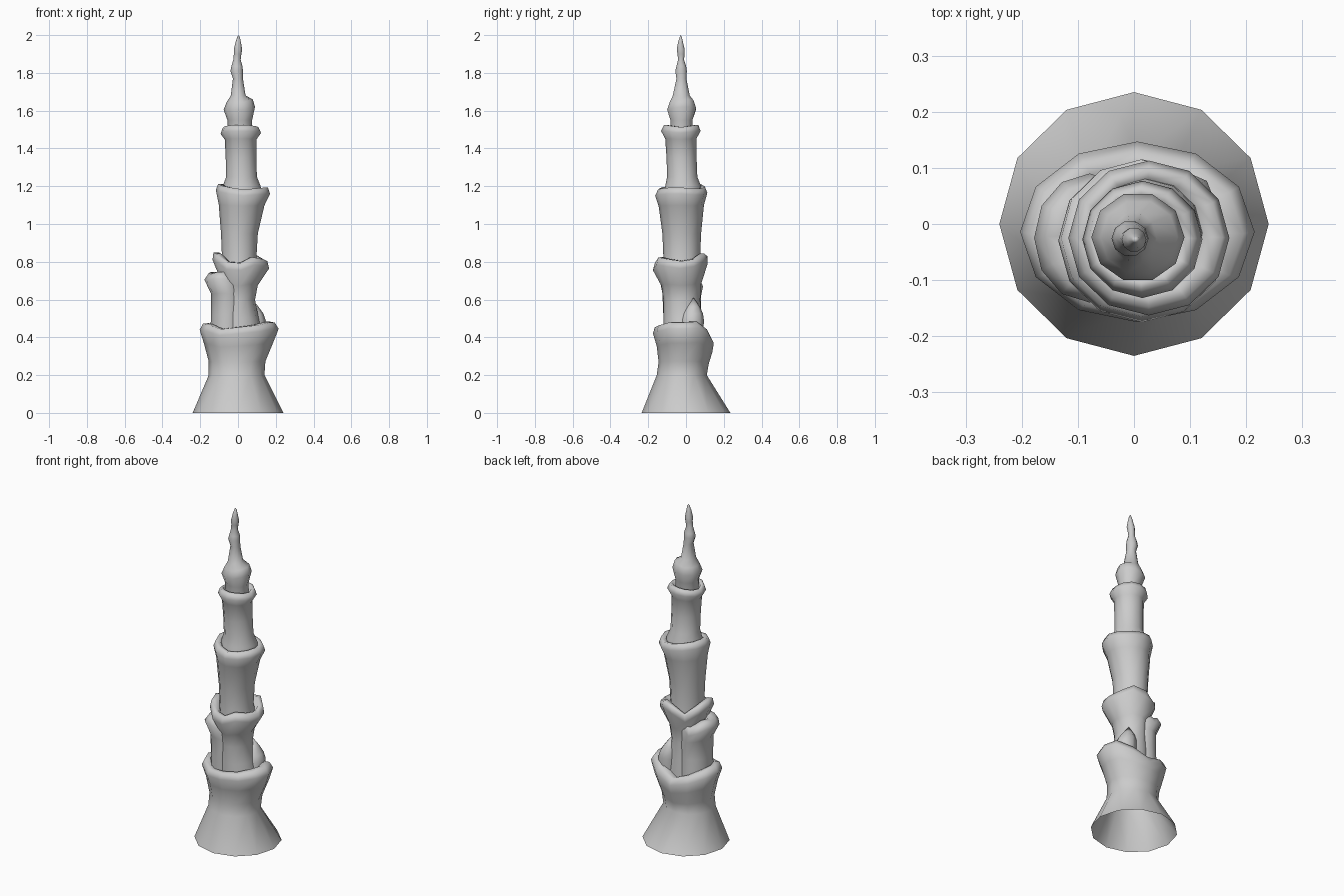
import bpy, bmesh
from math import sin, cos, tau


def loft(name, rings, sides=12, wave=None):
    """Skin of oval rings (z, xmin, xmax, ymin, ymax, wave weight), open at the ends;
    a ring of zero width becomes a tip."""
    wave = wave or [0] * sides
    bm = bmesh.new()
    prev = None
    for z, x0, x1, y0, y1, w in rings:
        cx, cy, rx, ry = (x0 + x1) / 2, (y0 + y1) / 2, (x1 - x0) / 2, (y1 - y0) / 2
        if rx == 0:
            ring = [bm.verts.new((cx, cy, z))]
        else:
            ring = [bm.verts.new((cx + rx * cos(tau * i / sides),
                                  cy + ry * sin(tau * i / sides),
                                  z + w * wave[i])) for i in range(sides)]
        if prev:
            for i in range(sides):
                j = (i + 1) % sides
                if len(ring) == 1:
                    bm.faces.new((prev[i], prev[j], ring[0]))
                else:
                    bm.faces.new((prev[i], prev[j], ring[j], ring[i]))
        prev = ring
    for f in bm.faces:
        f.smooth = True
    me = bpy.data.meshes.new(name)
    bm.to_mesh(me)
    bm.free()
    ob = bpy.data.objects.new(name, me)
    bpy.context.collection.objects.link(ob)
    return ob


# flared foot with uneven collar
loft("base_tier", [
    (0.00, -.24, .24, -.235, .235, 0),
    (0.20, -.155, .14, -.155, .11, 0),
    (0.27, -.155, .145, -.145, .12, .2),
    (0.36, -.18, .185, -.155, .14, .6),
    (0.43, -.203, .215, -.175, .147, 1),
    (0.463, -.185, .195, -.165, .13, 1),
    (0.465, -.155, .155, -.135, .105, 1),
    (0.42, -.10, .09, -.10, .07, .5)],
    wave=[.015, .02, -.02, -.06, -.03, 0, .01, .005, -.02, -.01, 0, .015])

# second trunk section, flaring to a jagged collar
loft("second_tier", [
    (0.40, -.10, .13, -.12, .085, 0),
    (0.50, -.09, .11, -.12, .08, 0),
    (0.60, -.08, .09, -.12, .075, 0),
    (0.68, -.085, .105, -.13, .08, .3),
    (0.78, -.135, .165, -.175, .115, 1),
    (0.818, -.13, .155, -.165, .115, 1),
    (0.82, -.10, .125, -.14, .09, 1),
    (0.76, -.07, .085, -.11, .06, .5)],
    wave=[-.015, -.005, .025, .01, -.03, .01, .03, .02, -.02, -.025, .005, -.005])

# broken side stub on the left
loft("left_stub", [
    (0.40, -.147, .03, -.12, .085, 0),
    (0.52, -.143, .03, -.12, .08, 0),
    (0.63, -.143, .03, -.125, .08, .3),
    (0.70, -.178, .02, -.14, .09, 1),
    (0.735, -.155, .01, -.12, .075, 1),
    (0.735, -.12, 0, -.08, .04, 1),
    (0.70, -.07, -.04, -.04, 0, 1)],
    wave=[-.02, -.01, 0, -.03, -.01, .01, .005, 0, .01, .01, -.02, -.03])

# small sprout on the right
loft("right_sprout", [
    (0.40, .03, .145, -.03, .09, 0),
    (0.49, .03, .147, -.03, .095, 0),
    (0.525, .03, .135, -.02, .09, 0),
    (0.56, .04, .11, 0, .075, 0),
    (0.61, .07, .07, .04, .04, 0)], sides=8)

# third trunk section
loft("third_tier", [
    (0.76, -.09, .11, -.125, .08, 0),
    (0.83, -.085, .098, -.12, .075, 0),
    (0.95, -.09, .105, -.125, .08, 0),
    (1.10, -.102, .14, -.145, .095, .3),
    (1.165, -.117, .17, -.163, .113, 1),
    (1.198, -.105, .158, -.148, .10, 1),
    (1.195, -.08, .13, -.125, .08, 1),
    (1.15, -.06, .10, -.10, .06, 0)],
    wave=[-.005, -.01, -.01, 0, .01, .015, .015, .005, -.005, -.015, -.01, -.005])

# fourth trunk section
loft("fourth_tier", [
    (1.15, -.085, .125, -.12, .085, 0),
    (1.20, -.08, .12, -.11, .08, 0),
    (1.25, -.063, .10, -.10, .06, 0),
    (1.35, -.065, .097, -.103, .056, 0),
    (1.45, -.07, .098, -.11, .055, .3),
    (1.487, -.092, .122, -.132, .077, 1),
    (1.518, -.082, .108, -.117, .066, 1),
    (1.518, -.065, .09, -.10, .05, 1),
    (1.47, -.05, .065, -.08, .03, 0)],
    wave=[-.005, 0, .005, .005, 0, -.005, -.01, 0, .005, .005, .005, 0], sides=12)

# knobbly pointed spire
loft("spire", [
    (1.47, -.055, .075, -.085, .035, 0),
    (1.55, -.056, .075, -.085, .037, 0),
    (1.605, -.076, .09, -.104, .057, 1),
    (1.645, -.06, .078, -.09, .043, 1),
    (1.68, -.038, .04, -.072, .022, 0),
    (1.77, -.027, .026, -.052, .003, 0),
    (1.81, -.04, .026, -.058, .006, 0),
    (1.835, -.035, .024, -.052, .002, 0),
    (1.87, -.025, .014, -.043, -.01, 0),
    (1.90, -.022, .018, -.046, -.006, 0),
    (1.925, -.022, .022, -.05, -.006, 0),
    (1.965, -.012, .015, -.042, -.016, 0),
    (1.99, -.004, .01, -.034, -.022, 0),
    (2.00, .002, .002, -.028, -.028, 0)],
    sides=10, wave=[.015, .015, .01, 0, 0, 0, 0, 0, 0, .01])
